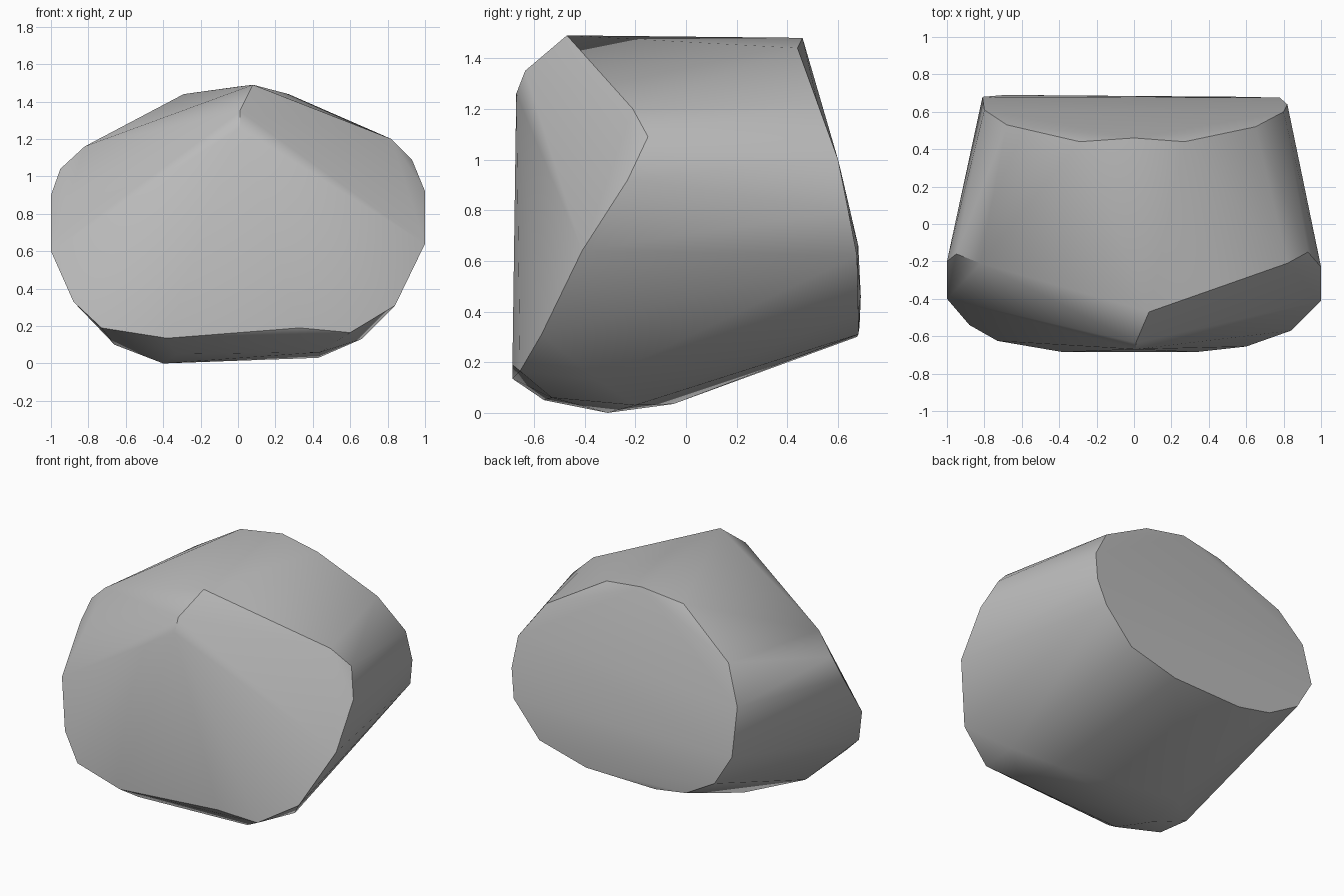
import bpy
import bmesh
import math

default_cube = bpy.data.objects.get("Cube")
if default_cube:
    bpy.data.objects.remove(default_cube, do_unlink=True)

# Cut rear face: a slightly bowed outline, counted round from the top
rear_outline = [
    (0, .46, 1.48), (.27, .44, 1.44), (.65, .52, 1.22), (.8, .6, 1),
    (.82, .64, .8), (.78, .675, .62), (.59, .68, .4), (.25, .68, .31),
    (-.25, .675, .3), (-.48, .685, .34), (-.69, .69, .46),
    (-.81, .68, .66), (-.8, .61, .96), (-.68, .53, 1.19), (-.29, .44, 1.44),
]

# Rim of the broad front face, counted round from the upper right
front_rim = [
    (.82, -.21, 1.2), (.93, -.15, 1.09), (1, -.23, .92), (1, -.41, .64),
    (.84, -.57, .31), (.6, -.655, .165), (.33, -.685, .19),
    (-.38, -.685, .135), (-.73, -.625, .19), (-.88, -.54, .33),
    (-1, -.4, .6), (-1, -.2, .9), (-.95, -.16, 1.04), (-.82, -.21, 1.16),
]

# Blunt ridge where the front face meets the top
front_peak = [
    (.08, -.47, 1.49), (.01, -.635, 1.35), (.01, -.67, 1.26),
]

# Worn underside corners
underside = [
    (-.33, -.56, .05), (.44, -.53, .06), (-.4, -.31, 0), (.43, -.2, .03),
    (-.38, -.05, .035), (.66, -.35, .13), (-.66, -.3, .1),
]


def make_material(name, color):
    """Create a plain matte material with one flat colour."""
    material = bpy.data.materials.new(name)
    material.use_nodes = True
    material.diffuse_color = color
    shader = next(node for node in material.node_tree.nodes
                  if node.type == 'BSDF_PRINCIPLED')
    shader.inputs["Base Color"].default_value = color
    shader.inputs["Roughness"].default_value = .9
    return material


def make_boulder(name, corner_groups, material):
    """Wrap the groups of corners in one convex stone surface."""
    bm = bmesh.new()
    for group in corner_groups:
        for corner in group:
            bm.verts.new(corner)
    hull = bmesh.ops.convex_hull(bm, input=bm.verts[:], use_existing_faces=False)
    loose = set(hull["geom_interior"]) | set(hull["geom_unused"])
    loose_verts = [item for item in loose if isinstance(item, bmesh.types.BMVert)]
    bmesh.ops.delete(bm, geom=loose_verts, context='VERTS')
    bmesh.ops.recalc_face_normals(bm, faces=bm.faces[:])

    mesh = bpy.data.meshes.new(name)
    bm.to_mesh(mesh)
    bm.free()
    mesh.materials.append(material)
    boulder = bpy.data.objects.new(name, mesh)
    bpy.context.collection.objects.link(boulder)
    return boulder


stone_grey = make_material("stone grey", (.5, .5, .5, 1))
boulder = make_boulder(
    "boulder", [rear_outline, front_rim, front_peak, underside], stone_grey)

# Soft facets with crisp broken edges
bpy.ops.object.select_all(action='DESELECT')
boulder.select_set(True)
bpy.context.view_layer.objects.active = boulder
bpy.ops.object.shade_smooth_by_angle(angle=math.radians(30))
